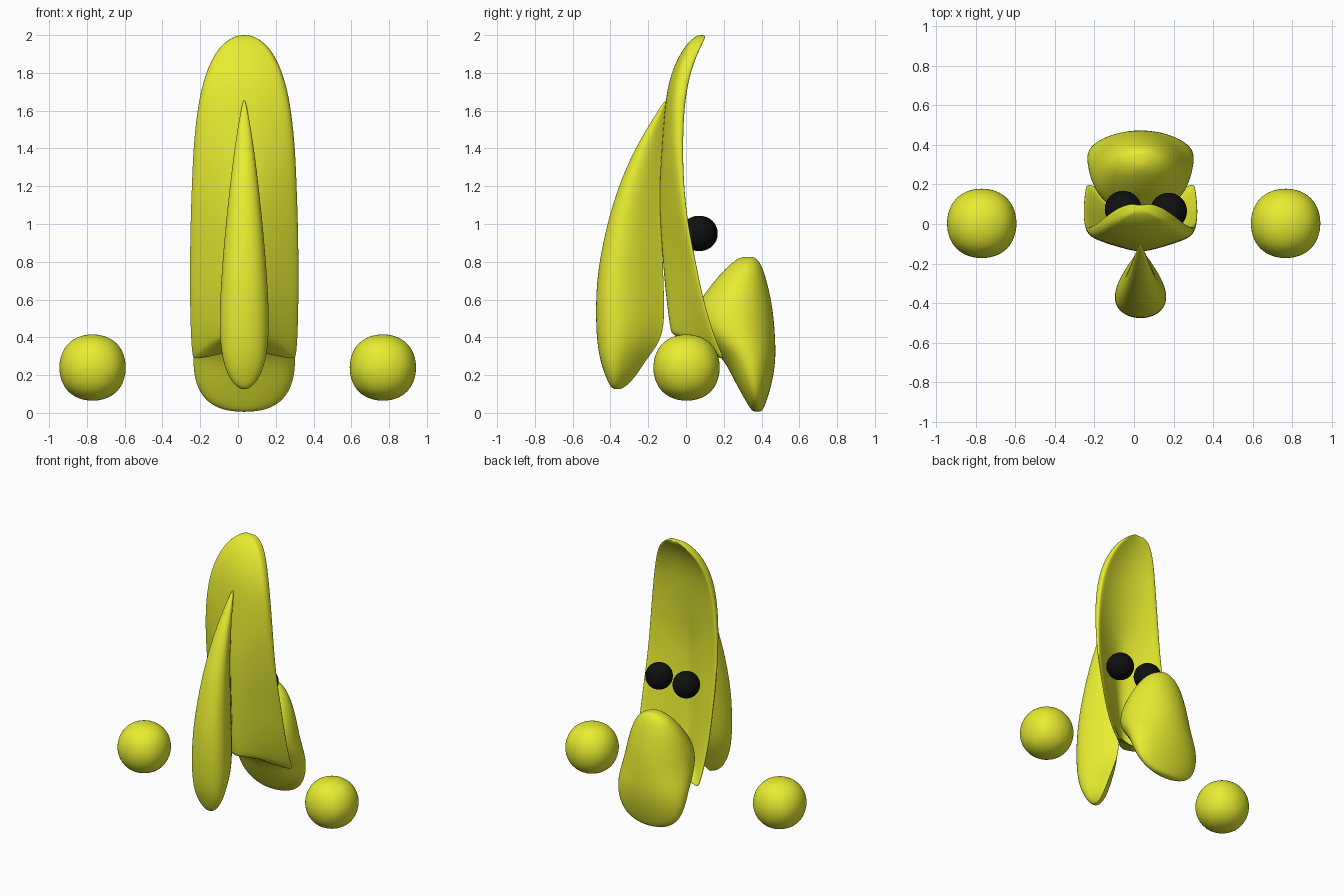
import bpy
from math import sin, cos, pi

CX = 0.033  # the body sits slightly to the right of the origin


def material(name, colour):
    m = bpy.data.materials.new(name)
    m.diffuse_color = colour
    return m


YELLOW = material("yellow", (0.80, 0.85, 0.03, 1))
BLACK = material("black", (0.005, 0.005, 0.005, 1))


def finish(obj, mat, levels=0):
    obj.data.materials.append(mat)
    for p in obj.data.polygons:
        p.use_smooth = True
    if levels:
        mod = obj.modifiers.new("smooth", 'SUBSURF')
        mod.levels = mod.render_levels = levels


def loft(name, rings, levels=2):
    """Skin closed rings from bottom to top and cap both ends."""
    n = len(rings[0])
    verts = [p for r in rings for p in r]
    faces = [(i * n + j, i * n + (j + 1) % n, (i + 1) * n + (j + 1) % n, (i + 1) * n + j)
             for i in range(len(rings) - 1) for j in range(n)]
    faces.append(tuple(reversed(range(n))))
    faces.append(tuple(range(len(verts) - n, len(verts))))
    me = bpy.data.meshes.new(name)
    me.from_pydata(verts, [], faces)
    obj = bpy.data.objects.new(name, me)
    bpy.context.collection.objects.link(obj)
    finish(obj, YELLOW, levels)
    return obj


# Hooded back: thin curved sheet that becomes a V lower down
# z, half width, front y at centre, back y at edge, thickness, curve power
SHEET = [
    (0.27, 0.265, -0.09, 0.22, 0.025, 1.1),
    (0.30, 0.275, -0.10, 0.205, 0.025, 1.1),
    (0.40, 0.283, -0.11, 0.16, 0.025, 1.1),
    (0.60, 0.288, -0.125, 0.10, 0.025, 1.1),
    (0.80, 0.288, -0.135, 0.06, 0.025, 1.1),
    (1.00, 0.285, -0.145, 0.02, 0.03, 1.2),
    (1.20, 0.278, -0.145, 0.0, 0.04, 1.5),
    (1.40, 0.27, -0.13, -0.005, 0.055, 2),
    (1.60, 0.25, -0.115, 0.0, 0.065, 2),
    (1.75, 0.22, -0.095, 0.02, 0.07, 2),
    (1.87, 0.175, -0.05, 0.055, 0.07, 2),
    (1.95, 0.12, 0.0, 0.09, 0.07, 2),
    (1.99, 0.06, 0.045, 0.105, 0.055, 2),
    (2.00, 0.02, 0.065, 0.10, 0.03, 2),
]
US = [-1, -0.93, -0.75, -0.5, -0.25, 0, 0.25, 0.5, 0.75, 0.93, 1]
rings = []
for z, hw, yf, ye, th, p in SHEET:
    lift = 0.14 * max(0, 0.9 - z) / 0.63

    def point(u, back):
        rim = 0.25 if abs(u) == 1 else 0
        y = yf + (ye - yf - th) * abs(u) ** p + th * (1 - rim if back else rim)
        return (CX + hw * u, y, z + lift * (1 - u * u))
    rings.append([point(u, False) for u in US] + [point(u, True) for u in reversed(US)])
loft("hood_sheet", rings)


def section(z, yf, yb, w, pinch, n=20):
    """Horizontal section: rounded at yf, tapered to a point at yb by pinch."""
    k = (pinch + 1) / 2
    s2 = 0.5 / (0.5 + k)
    peak = 2 * s2 ** 0.5 * (1 - s2) ** k
    pts = []
    for i in range(n):
        a = 2 * pi * i / n
        half = max(0.0, (1 + cos(a)) / 2)
        x = w * sin(a) * half ** (pinch / 2) / peak
        pts.append((CX + x, (yf + yb) / 2 + (yf - yb) / 2 * cos(a), z))
    return pts


# Front fin: teardrop sections pinched where they meet the hood
FIN = [
    (0.125, -0.385, -0.345, 0.015), (0.145, -0.405, -0.31, 0.05), (0.20, -0.43, -0.26, 0.09),
    (0.28, -0.457, -0.21, 0.117), (0.38, -0.474, -0.13, 0.131), (0.50, -0.48, -0.11, 0.135),
    (0.65, -0.478, -0.115, 0.128), (0.80, -0.462, -0.12, 0.118), (1.00, -0.42, -0.13, 0.10),
    (1.20, -0.36, -0.135, 0.078), (1.40, -0.272, -0.125, 0.053), (1.55, -0.18, -0.11, 0.028),
    (1.66, -0.11, -0.095, 0.006),
]
loft("front_fin", [section(z, yf, yb, w, 1.4) for z, yf, yb, w in FIN])

# Rear lump: broad rounded pad growing out of the lower hood
LUMP = [
    (0.005, 0.40, 0.355, 0.06), (0.03, 0.415, 0.335, 0.16), (0.09, 0.437, 0.30, 0.23),
    (0.18, 0.462, 0.25, 0.268), (0.28, 0.476, 0.20, 0.275), (0.36, 0.476, 0.12, 0.27),
    (0.45, 0.472, 0.04, 0.255), (0.55, 0.462, 0.04, 0.235), (0.65, 0.442, 0.11, 0.20),
    (0.73, 0.42, 0.175, 0.16), (0.79, 0.397, 0.235, 0.11), (0.82, 0.37, 0.28, 0.05),
    (0.826, 0.355, 0.31, 0.02),
]
loft("rear_lump", [section(z, yf, yb, w, 0) for z, yf, yb, w in LUMP])

# Side balls: cubes rounded by subdivision
for side, x in (("left", -0.77), ("right", 0.767)):
    bpy.ops.mesh.primitive_cube_add(size=0.418, location=(x, 0.003, 0.24))
    ball = bpy.context.object
    ball.name = side + "_ball"
    finish(ball, YELLOW, 4)

# Eyes inside the hood
for side, x, y in (("left", -0.055, 0.075), ("right", 0.175, 0.065)):
    bpy.ops.mesh.primitive_uv_sphere_add(segments=32, ring_count=16, radius=0.093,
                                         location=(x, y, 0.95))
    eye = bpy.context.object
    eye.name = side + "_eye"
    finish(eye, BLACK)
